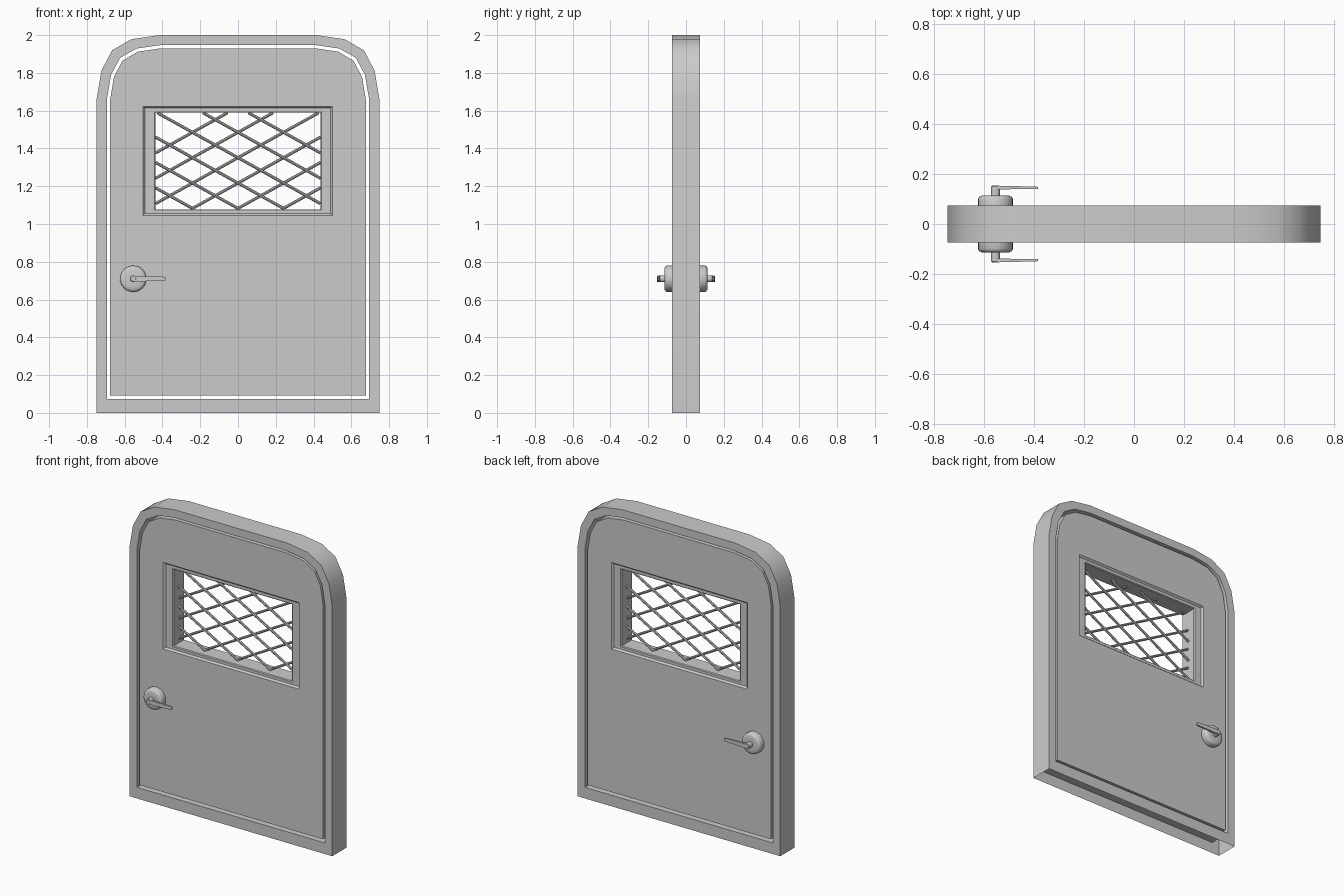
import bpy, bmesh, math
from mathutils import Vector

if "Cube" in bpy.data.objects:
    bpy.data.objects.remove(bpy.data.objects["Cube"])


def finish(name, bm, angle=35):
    bmesh.ops.recalc_face_normals(bm, faces=bm.faces)
    me = bpy.data.meshes.new(name)
    bm.to_mesh(me)
    bm.free()
    ob = bpy.data.objects.new(name, me)
    bpy.context.collection.objects.link(ob)
    bpy.ops.object.select_all(action='DESELECT')
    ob.select_set(True)
    bpy.context.view_layer.objects.active = ob
    bpy.ops.object.shade_smooth_by_angle(angle=math.radians(angle))
    return ob


def arch(w, bottom, top, cw, ch):
    """Door outline with rounded top corners, starting at bottom left."""
    bend = [(0, 1), (.075, .56), (.245, .24), (.55, .065), (1, 0)]
    half = [(w, bottom)] + [(w - a * cw, top - b * ch) for a, b in bend]
    return [(-x, z) for x, z in half] + half[::-1]


def rect(x0, x1, z0, z1):
    return [(x0, z0), (x0, z1), (x1, z1), (x1, z0)]


def loop(bm, pts, y):
    return [bm.verts.new((x, y, z)) for x, z in pts]


def bridge(bm, a, b, skip_last=False):
    n = len(a)
    for i in range(n - 1 if skip_last else n):
        j = (i + 1) % n
        bm.faces.new((a[i], a[j], b[j], b[i]))


# Outer frame: ring with an open underside
bm = bmesh.new()
outer = arch(.748, 0, 2, .333, .335)
inner = arch(.693, .074, 1.947, .283, .28)
of, ob_, inf, inb = (loop(bm, p, y) for p, y in
                     ((outer, -.075), (outer, .075), (inner, -.075), (inner, .075)))
bridge(bm, of, ob_, skip_last=True)
bridge(bm, inf, inb)
bridge(bm, of, inf)
bridge(bm, ob_, inb)
finish("door_frame", bm)

# Door leaf with a stepped window opening
HX, Z0, Z1 = .437, 1.078, 1.589
bm = bmesh.new()
rims, holes = [], []
for s in (-1, 1):
    rim = loop(bm, arch(.677, .092, 1.93, .267, .272), s * .07)
    step = loop(bm, rect(-.503, .5, 1.046, 1.623), s * .07)
    ledge = loop(bm, rect(-.492, .489, 1.056, 1.613), s * .058)
    lip = loop(bm, rect(-HX - .005, HX + .005, Z0 - .005, Z1 + .005), s * .058)
    hole = loop(bm, rect(-HX, HX, Z0, Z1), s * .053)
    edges = [bm.edges.new((l[i - 1], l[i])) for l in (rim, step) for i in range(len(l))]
    bmesh.ops.triangle_fill(bm, edges=edges, use_beauty=True, normal=(0, s, 0))
    bridge(bm, step, ledge)
    bridge(bm, ledge, lip)
    bridge(bm, lip, hole)
    rims.append(rim)
    holes.append(hole)
bridge(bm, *rims)
bridge(bm, *holes)
finish("door_leaf", bm, 30)

# Crossed window bars, clipped to the opening
bm = bmesh.new()
slope = .557
for side in (-1, 1):
    for k in range(6):
        top_x = -.055 + .241 * k
        xa = max(-HX, top_x - (Z1 - Z0) / slope)
        xb = min(HX, top_x)
        a, b = (Vector((side * x, side * .004, Z1 - (top_x - x) * slope)) for x in (xa, xb))
        d = b - a
        m = d.to_track_quat('Z', 'Y').to_matrix().to_4x4()
        m.translation = (a + b) / 2
        bmesh.ops.create_cone(bm, cap_ends=True, segments=8, radius1=.008,
                              radius2=.008, depth=d.length, matrix=m)
finish("window_bars", bm)

# Handles: turned rosette and stem, mirrored to the back
CX, CZ = -.555, .71


def mirror_y(ob):
    bpy.context.view_layer.objects.active = ob
    m = ob.modifiers.new("both_sides", 'MIRROR')
    m.use_axis = (False, True, False)
    m.use_mirror_merge = False


def lathe(name, profile, n=24):
    bm = bmesh.new()
    rings = [loop(bm, [(CX + r * math.cos(t * math.tau / n), CZ + r * math.sin(t * math.tau / n))
                       for t in range(n)], -y) for r, y in profile]
    for a, b in zip(rings, rings[1:]):
        bridge(bm, a, b)
    bm.faces.new(rings[-1])
    mirror_y(finish(name, bm, 40))


lathe("handle_rosette", [(.07, .068), (.07, .1), (.066, .108), (.058, .113), (.04, .115)])
lathe("handle_stem", [(.018, .113), (.018, .15), (.014, .154)], 16)

# Lever: tapered bar
bm = bmesh.new()
sections = [(-.562, .135, .154, .016), (-.53, .139, .153, .014),
            (-.4, .14, .15, .011), (-.384, .141, .149, .009)]
prev = first = None
for x, y0, y1, h in sections:
    ring = [bm.verts.new((x, -y, CZ + z)) for y, z in ((y0, -h), (y1, -h), (y1, h), (y0, h))]
    if prev:
        bridge(bm, prev, ring)
    first = first or ring
    prev = ring
bm.faces.new(first)
bm.faces.new(prev)
mirror_y(finish("handle_lever", bm))
